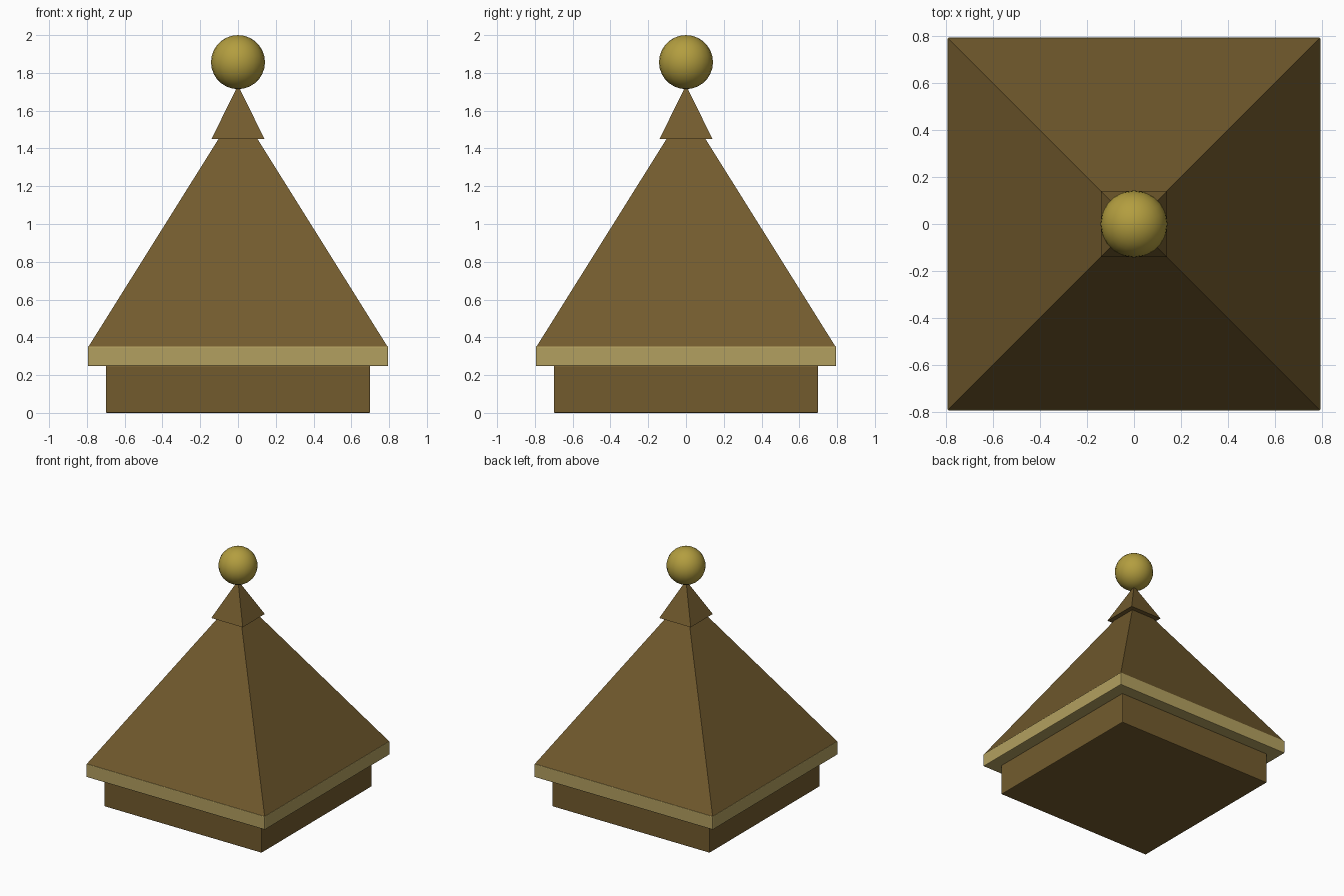
import bpy
from math import pi, sqrt

if "Cube" in bpy.data.objects:
    bpy.data.objects.remove(bpy.data.objects["Cube"])


def material(name, rgb):
    mat = bpy.data.materials.new(name)
    mat.diffuse_color = (*rgb, 1.0)
    mat.use_nodes = True
    mat.node_tree.nodes["Principled BSDF"].inputs["Base Color"].default_value = mat.diffuse_color
    return mat


BROWN = material("aged_bronze", (0.17, 0.105, 0.027))
BRASS = material("pale_brass", (0.45, 0.35, 0.115))
GOLD = material("gold", (0.45, 0.34, 0.05))


def square_part(name, half_bottom, half_top, z0, z1, mat, bevel=0.0):
    """Four-sided block, frustum or pyramid between two heights."""
    bpy.ops.mesh.primitive_cone_add(
        vertices=4, radius1=half_bottom * sqrt(2), radius2=half_top * sqrt(2),
        depth=z1 - z0, location=(0, 0, (z0 + z1) / 2), rotation=(0, 0, pi / 4))
    obj = bpy.context.object
    obj.name = name
    bpy.ops.object.transform_apply(location=False, rotation=True, scale=False)
    obj.data.materials.append(mat)
    if bevel:
        mod = obj.modifiers.new("soft_edges", 'BEVEL')
        mod.width = bevel
        mod.segments = 2
    return obj


# Base block, overhanging trim, tapering roof and small cap
square_part("base", 0.70, 0.70, 0.0, 0.25, BROWN, 0.006)
square_part("trim", 0.795, 0.795, 0.247, 0.353, BRASS, 0.006)
square_part("roof", 0.792, 0.10, 0.35, 1.455, BROWN)
square_part("roof_cap", 0.14, 0.0, 1.45, 1.735, BROWN)

# Ball finial
bpy.ops.mesh.primitive_uv_sphere_add(
    segments=20, ring_count=14, radius=0.143, location=(0, 0, 1.857))
ball = bpy.context.object
ball.name = "ball_finial"
ball.data.materials.append(GOLD)
bpy.ops.object.shade_smooth()
